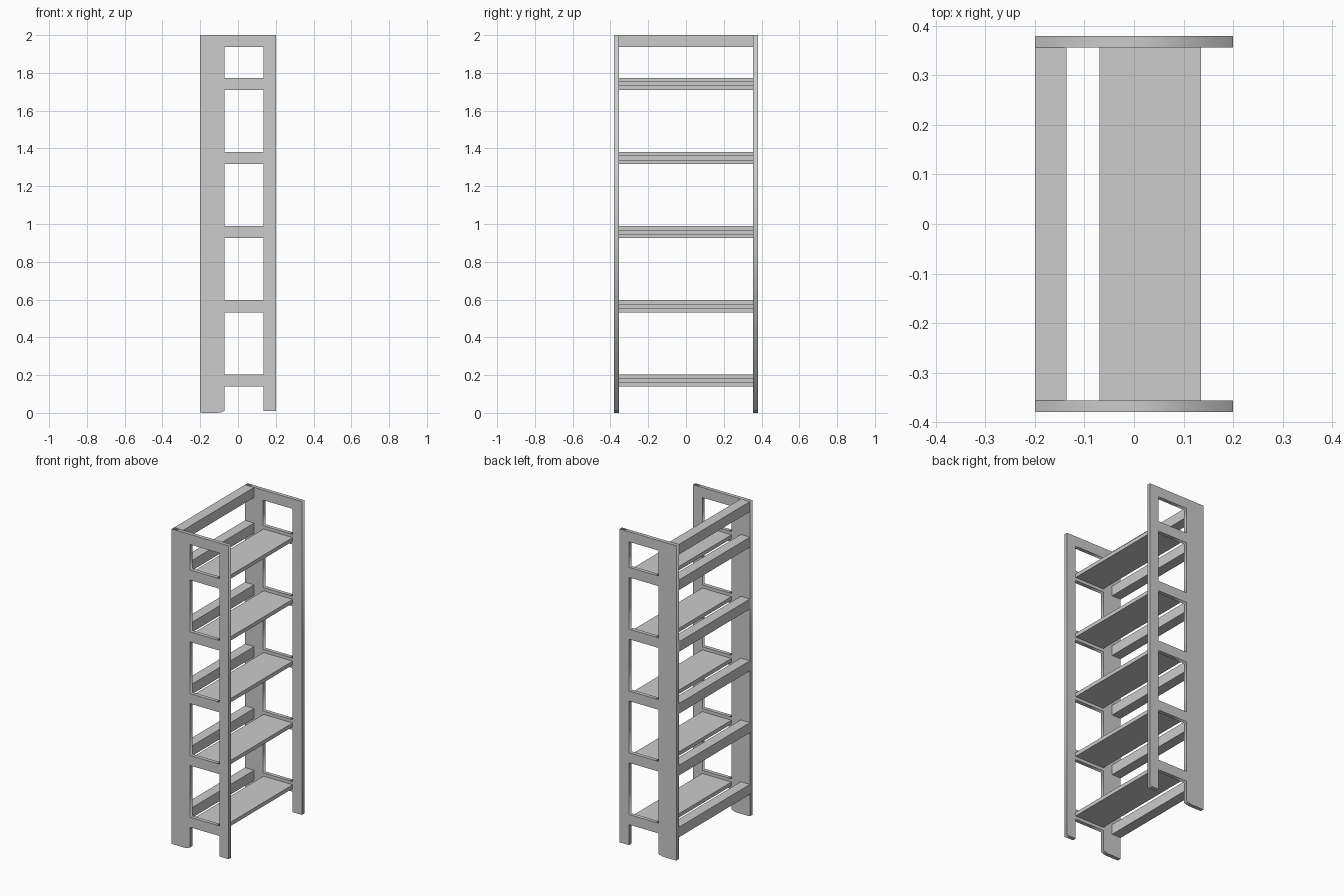
import bpy
from math import radians

if "Cube" in bpy.data.objects:
    bpy.data.objects.remove(bpy.data.objects["Cube"])

RAIL_H = 0.064
rails = [0.14 + 0.3925 * i for i in range(5)]   # underside of each tier
INNER = 0.356                                   # inner face of the side panels
OUTER = 0.38


def box(name, x, y, z):
    bpy.ops.mesh.primitive_cube_add(size=1, location=[sum(r) / 2 for r in (x, y, z)])
    ob = bpy.context.object
    ob.name = name
    ob.scale = [r[1] - r[0] for r in (x, y, z)]
    bpy.ops.object.transform_apply(location=False, rotation=False, scale=True)
    return ob


def side_panel(name, y):
    # outline with the softly lifted feet, open between the legs
    outline = [(-0.2, 2), (-0.2, 0.002), (-0.19, 0), (-0.11, 0), (-0.095, 0.002),
               (-0.082, 0.006), (-0.072, 0.011), (-0.072, rails[0]),
               (0.135, rails[0]), (0.135, 0.01), (0.2, 0.01), (0.2, 2)]
    loops = [outline]
    # windows between the tiers
    tops = rails[1:] + [2 - RAIL_H]
    for low, high in zip(rails, tops):
        b = low + RAIL_H
        loops.append([(-0.072, b), (0.135, b), (0.135, high), (-0.072, high)])
    curve = bpy.data.curves.new(name, 'CURVE')
    curve.dimensions = '2D'
    curve.fill_mode = 'BOTH'
    curve.extrude = (OUTER - INNER) / 2
    for pts in loops:
        sp = curve.splines.new('POLY')
        sp.points.add(len(pts) - 1)
        for p, (x, z) in zip(sp.points, pts):
            p.co = (x, z, 0, 1)
        sp.use_cyclic_u = True
    ob = bpy.data.objects.new(name, curve)
    ob.location = (0, y, 0)
    ob.rotation_euler = (radians(90), 0, 0)
    bpy.context.collection.objects.link(ob)
    bpy.ops.object.select_all(action='DESELECT')
    ob.select_set(True)
    bpy.context.view_layer.objects.active = ob
    bpy.ops.object.convert(target='MESH')


# side frames
side_panel("front_side_panel", -(INNER + OUTER) / 2)
side_panel("back_side_panel", (INNER + OUTER) / 2)

# shelf boards with a stop beam behind each one
for i, z in enumerate(rails, 1):
    box(f"shelf_{i}", (-0.07, 0.135), (-INNER, INNER), (z + 0.02, z + 0.044))
    box(f"rear_beam_{i}", (-0.2, -0.136), (-INNER, INNER), (z, z + RAIL_H))

# top beam joining the side frames
box("top_beam", (-0.2, -0.136), (-INNER, INNER), (2 - RAIL_H, 2))
